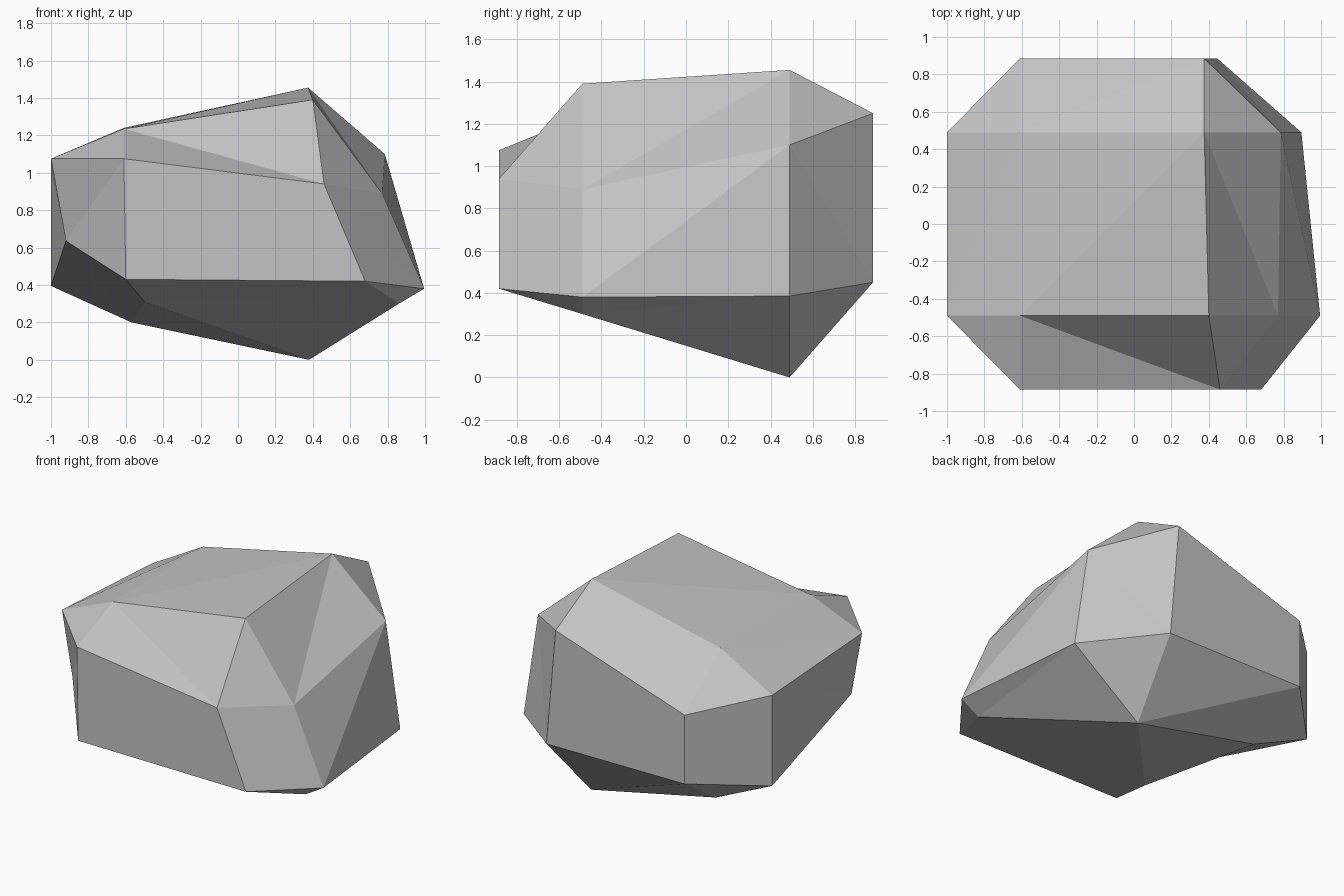
import bpy
import bmesh
from itertools import product

cube = bpy.data.objects.get("Cube")
if cube:
    bpy.data.objects.remove(cube, do_unlink=True)

# A chipped block: every corner is cut into three points, one per adjoining side.
# Key: corner signs (x, y, z). Value: (x, z) of the points on the x, y and z side.
CORNERS = {
    (-1, -1, -1): ((-.92, .635), (-.60, .43), (-.50, .31)),
    (-1, -1, 1): ((-1, 1.075), (-.61, 1.075), (-.61, 1.235)),
    (-1, 1, -1): ((-1, .395), (-.61, .455), (-.57, .20)),
    (-1, 1, 1): ((-1, 1.02), (-.61, .93), (-.61, 1.24)),
    (1, -1, -1): ((.995, .38), (.68, .42), (.86, .30)),
    (1, -1, 1): ((.77, .89), (.46, .94), (.40, 1.39)),
    (1, 1, -1): ((.895, .385), (.445, .45), (.38, 0)),
    (1, 1, 1): ((.785, 1.10), (.375, 1.25), (.375, 1.455)),
}
DEPTH = (.49, .885, .49)

# Chamfers creased along their other diagonal: axis pair and side signs
FLIPPED = {(0, 1, 1, 1), (0, 2, 1, -1), (1, 2, -1, 1), (1, 2, 1, 1)}

bm = bmesh.new()
points = {}
for signs, pairs in CORNERS.items():
    for axis, (x, z) in enumerate(pairs):
        points[axis, signs] = bm.verts.new((x, signs[1] * DEPTH[axis], z))


def point(side, **_):
    return points[side]


def corner(values):
    return tuple(values[axis] for axis in range(3))


def split_quad(a, b, c, d):
    """Crease a four-sided facet from a to c."""
    bm.faces.new((a, b, c))
    bm.faces.new((a, c, d))


# Six main sides
for axis, sign in product(range(3), (-1, 1)):
    u, v = [i for i in range(3) if i != axis]
    loop = [points[axis, corner({axis: sign, u: su, v: sv})]
            for su, sv in ((-1, -1), (1, -1), (1, 1), (-1, 1))]
    split_quad(*loop)

# Twelve chamfers between neighbouring sides
for a, b in ((0, 1), (0, 2), (1, 2)):
    c = 3 - a - b
    for sa, sb in product((-1, 1), repeat=2):
        low = corner({a: sa, b: sb, c: -1})
        high = corner({a: sa, b: sb, c: 1})
        loop = [points[a, low], points[a, high], points[b, high], points[b, low]]
        if (a, b, sa, sb) in FLIPPED:
            loop = loop[1:] + loop[:1]
        split_quad(*loop)

# Eight corner chips
for signs in CORNERS:
    bm.faces.new([points[axis, signs] for axis in range(3)])

bmesh.ops.recalc_face_normals(bm, faces=bm.faces[:])
mesh = bpy.data.meshes.new("rock")
bm.to_mesh(mesh)
bm.free()

# Plain grey stone, flat shaded
stone = bpy.data.materials.new("grey_stone")
stone.use_nodes = True
grey = (.55, .55, .55, 1)
stone.diffuse_color = grey
stone.node_tree.nodes["Principled BSDF"].inputs["Base Color"].default_value = grey
mesh.materials.append(stone)

rock = bpy.data.objects.new("rock", mesh)
bpy.context.collection.objects.link(rock)
